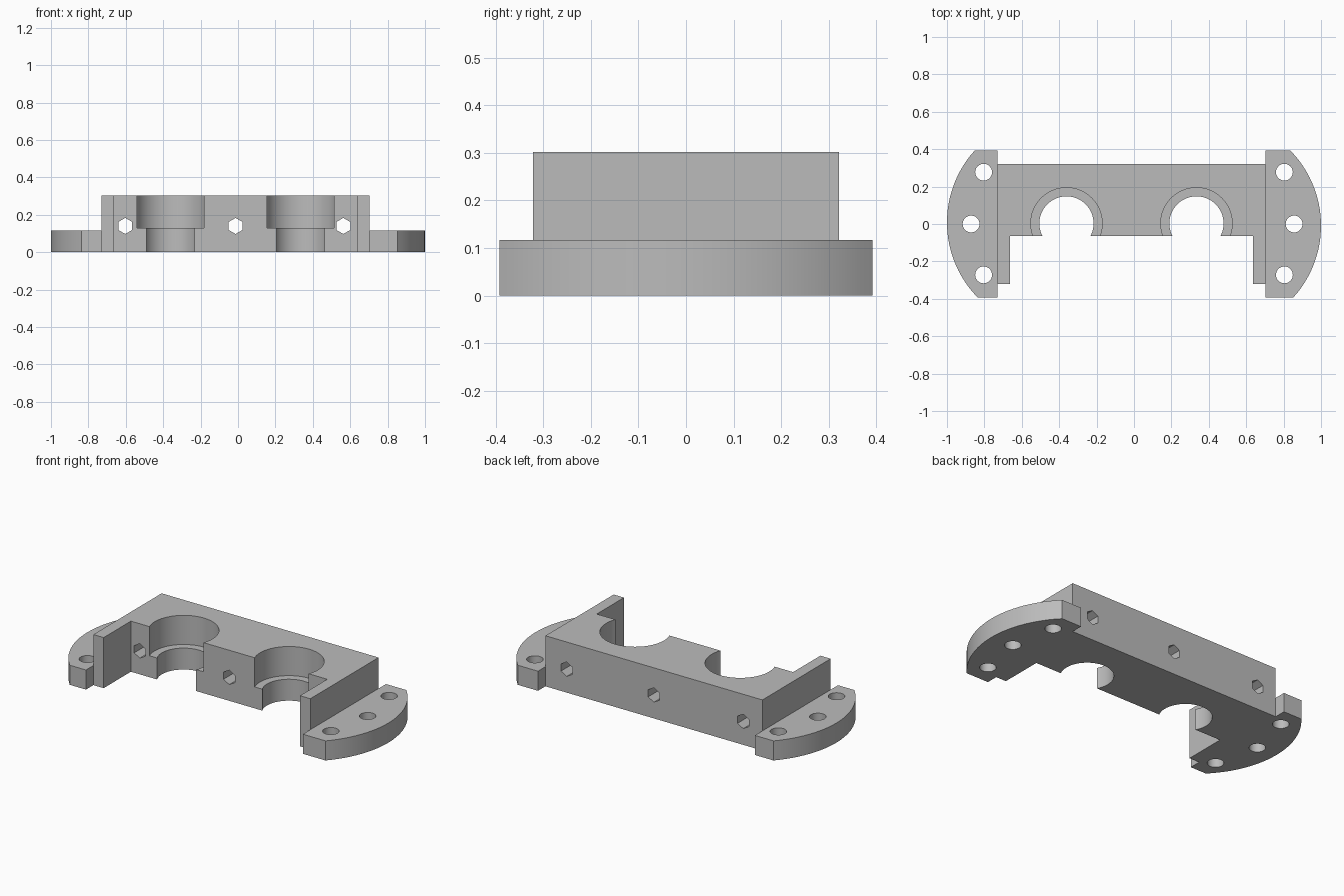
import bpy, bmesh, math
from mathutils import Matrix

cube = bpy.data.objects.get("Cube")
if cube:
    bpy.data.objects.remove(cube, do_unlink=True)

BLOCK_H, FLANGE_H, LEDGE = 0.302, 0.117, 0.128
BACK, FRONT, ARM_FRONT = 0.322, -0.065, -0.322
X0, X1 = -0.73, 0.703          # block ends

steel = bpy.data.materials.new("plain grey")
steel.use_nodes = True
grey = (0.5, 0.5, 0.5, 1)
steel.diffuse_color = grey
steel.node_tree.nodes["Principled BSDF"].inputs["Base Color"].default_value = grey


def add_object(name, bm):
    bmesh.ops.recalc_face_normals(bm, faces=bm.faces)
    mesh = bpy.data.meshes.new(name)
    bm.to_mesh(mesh)
    bm.free()
    mesh.materials.append(steel)
    obj = bpy.data.objects.new(name, mesh)
    bpy.context.collection.objects.link(obj)
    return obj


def extrude_outline(name, points, height):
    bm = bmesh.new()
    face = bm.faces.new([bm.verts.new((x, y, 0)) for x, y in points])
    ext = bmesh.ops.extrude_face_region(bm, geom=[face])
    top = [v for v in ext["geom"] if isinstance(v, bmesh.types.BMVert)]
    bmesh.ops.translate(bm, verts=top, vec=(0, 0, height))
    return add_object(name, bm)


def cylinder(x, y, z, radius, depth, sides, along_y=False):
    bm = bmesh.new()
    matrix = Matrix.Translation((x, y, z))
    if along_y:
        matrix = matrix @ Matrix.Rotation(math.pi / 2, 4, 'X')
    bmesh.ops.create_cone(bm, cap_ends=True, segments=sides, radius1=radius,
                          radius2=radius, depth=depth, matrix=matrix)
    return add_object("cutter", bm)


def cut(obj, cutters):
    bpy.context.view_layer.objects.active = obj
    for cutter in cutters:
        mod = obj.modifiers.new("hole", 'BOOLEAN')
        mod.operation, mod.solver, mod.object = 'DIFFERENCE', 'EXACT', cutter
        bpy.ops.object.modifier_apply(modifier=mod.name)
        bpy.data.objects.remove(cutter, do_unlink=True)


def smooth(obj):
    bpy.ops.object.select_all(action='DESELECT')
    obj.select_set(True)
    bpy.context.view_layer.objects.active = obj
    bpy.ops.object.shade_smooth_by_angle(angle=math.radians(30))


# Main block with two forward arms
block = extrude_outline("clamp_block", [
    (X0, BACK), (X0, ARM_FRONT), (X0 + 0.068, ARM_FRONT), (X0 + 0.068, FRONT),
    (X1 - 0.068, FRONT), (X1 - 0.068, ARM_FRONT), (X1, ARM_FRONT), (X1, BACK)], BLOCK_H)

# Stepped open bores
cutters = []
for x in (-0.361, 0.334):
    cutters.append(cylinder(x, 0.003, 0.1, 0.145, 1, 64))
    cutters.append(cylinder(x, 0.003, LEDGE + 0.5, 0.191, 1, 64))
# Hexagonal cross holes
for x in (-0.603, -0.013, 0.563):
    cutters.append(cylinder(x, 0.1, 0.14, 0.043, 1, 6, True))
cut(block, cutters)
smooth(block)

# Round-ended mounting flanges, the second turned half round
for name, s, inner, mid in (("right_flange", -1, X0, 0.871), ("left_flange", 1, X1, 0.856)):
    radius, tilt = 0.573, -s * 0.0085
    half = 0.392
    a0 = math.asin((-half - tilt) / radius)
    a1 = math.asin((half - tilt) / radius)
    steps = 24
    arc = [a0 + (a1 - a0) * i / steps for i in range(steps + 1)]
    points = [(s * (1 - radius + radius * math.cos(a)), tilt + radius * math.sin(a))
              for a in arc]
    flange = extrude_outline(name, points + [(inner, half), (inner, -half)], FLANGE_H)
    cut(flange, [cylinder(s * x, y, 0.05, 0.045, 1, 32)
                 for x, y in ((0.804, 0.277), (mid, 0), (0.804, -0.272))])
    smooth(flange)
